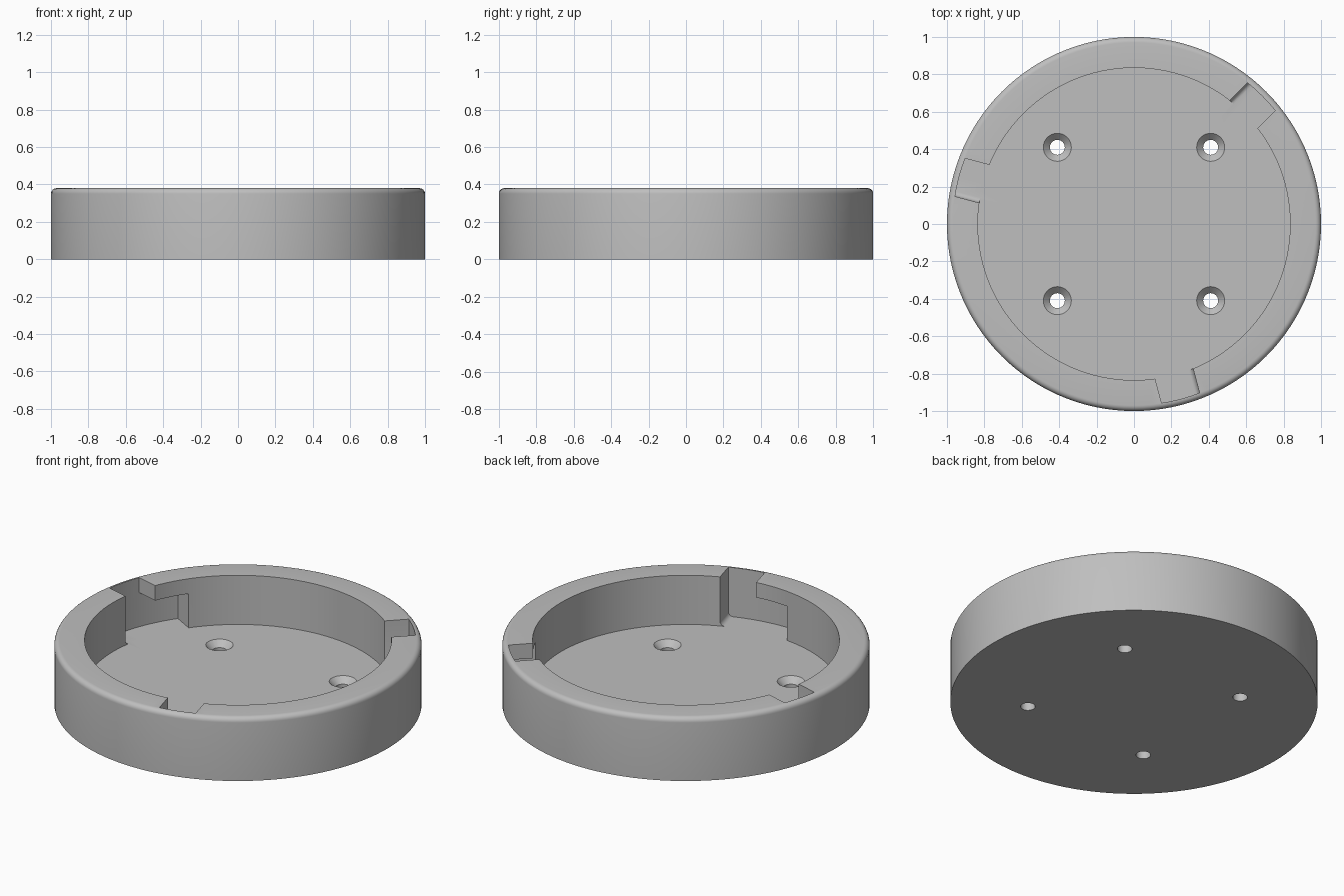
import bpy, bmesh, math

cube = bpy.data.objects.get("Cube")
if cube:
    bpy.data.objects.remove(cube, do_unlink=True)

HEIGHT, FLOOR, CEILING = 0.38, 0.085, 0.29
INNER, SLOT_R, SLOT_HALF = 0.835, 0.968, 0.105
ROUND = 0.03
SLOT_ANGLE = math.asin(SLOT_HALF / SLOT_R)
STEP = SLOT_ANGLE / 4


def make_object(name, bm):
    bmesh.ops.recalc_face_normals(bm, faces=bm.faces)
    mesh = bpy.data.meshes.new(name)
    bm.to_mesh(mesh)
    bm.free()
    obj = bpy.data.objects.new(name, mesh)
    bpy.context.collection.objects.link(obj)
    return obj


def lathe(name, profile, steps, centre=(0, 0)):
    """Revolve a radius/height profile about a vertical axis."""
    bm = bmesh.new()
    verts = [bm.verts.new((r, 0, z)) for r, z in profile]
    edges = [bm.edges.new(pair) for pair in zip(verts, verts[1:])]
    bmesh.ops.spin(bm, geom=verts + edges, cent=(0, 0, 0), axis=(0, 0, 1),
                   angle=math.tau, steps=steps)
    bmesh.ops.remove_doubles(bm, verts=bm.verts, dist=1e-5)
    bmesh.ops.translate(bm, verts=bm.verts, vec=(*centre, 0))
    return make_object(name, bm)


def slot_point(angle, offset, radius):
    """Point on a line running outward at an angle, shifted sideways."""
    along = math.sqrt(radius ** 2 - offset ** 2)
    c, s = math.cos(angle), math.sin(angle)
    return (along * c - offset * s, along * s + offset * c)


def slot_cutter(name, angle, first, last, start_offset, end_angle, top, fillet=0):
    """Prism with a curved outer wall, standing on the floor of the bowl."""
    outline = [slot_point(angle, start_offset, 0.7)]
    outline += [slot_point(angle + k * STEP, 0, SLOT_R)
                for k in range(first, last - 1, -1)]
    outline.append(slot_point(end_angle, -SLOT_HALF, 0.7))
    bm = bmesh.new()
    low = [bm.verts.new((x, y, FLOOR)) for x, y in outline]
    high = [bm.verts.new((x, y, top)) for x, y in outline]
    bm.faces.new(low)
    bm.faces.new(high)
    for i in range(len(low)):
        j = (i + 1) % len(low)
        bm.faces.new((low[i], low[j], high[j], high[i]))
    bmesh.ops.recalc_face_normals(bm, faces=bm.faces)
    if fillet:
        edge = bm.edges.get((low[0], low[1]))
        bmesh.ops.bevel(bm, geom=[edge], offset=fillet, segments=4,
                        profile=0.5, affect='EDGES')
    return make_object(name, bm)


# Round bowl with a softened outer rim
rim = [(1 - ROUND + ROUND * math.cos(t), HEIGHT - ROUND + ROUND * math.sin(t))
       for t in (math.pi / 2 * i / 6 for i in range(7))]
bowl = lathe("bowl", [(0, 0), (1, 0)] + rim
             + [(INNER, HEIGHT), (INNER, FLOOR), (0, FLOOR)], 120)

# Three twist-lock slots: an open entry and a covered side channel
cutters = []
for n in range(3):
    a = math.radians(45 + 120 * n)
    cutters.append(slot_cutter("entry_cutter", a, 4, -4, SLOT_HALF, a,
                               HEIGHT + 0.1, fillet=0.03))
    cutters.append(slot_cutter("channel_cutter", a, 0, -13, 0, a - 9 * STEP,
                               CEILING))

# Four countersunk screw holes
for x in (-0.41, 0.41):
    for y in (-0.41, 0.41):
        cutters.append(lathe("screw_hole_cutter",
                             [(0, -0.1), (0.04, -0.1), (0.04, 0.05),
                              (0.075, FLOOR), (0.075, 0.2), (0, 0.2)],
                             32, (x, y)))

bpy.ops.object.select_all(action='DESELECT')
bpy.context.view_layer.objects.active = bowl
bowl.select_set(True)
for cutter in cutters:
    cutter.hide_render = True
    mod = bowl.modifiers.new("cut", 'BOOLEAN')
    mod.operation = 'DIFFERENCE'
    mod.solver = 'EXACT'
    mod.object = cutter
    bpy.ops.object.modifier_apply(modifier=mod.name)
    bpy.data.objects.remove(cutter, do_unlink=True)

# Plain grey finish
grey = bpy.data.materials.new("grey")
grey.use_nodes = True
colour = (0.52, 0.52, 0.52, 1)
grey.diffuse_color = colour
grey.node_tree.nodes["Principled BSDF"].inputs["Base Color"].default_value = colour
bowl.data.materials.clear()
bowl.data.materials.append(grey)
bpy.ops.object.shade_smooth_by_angle(angle=math.radians(30))
